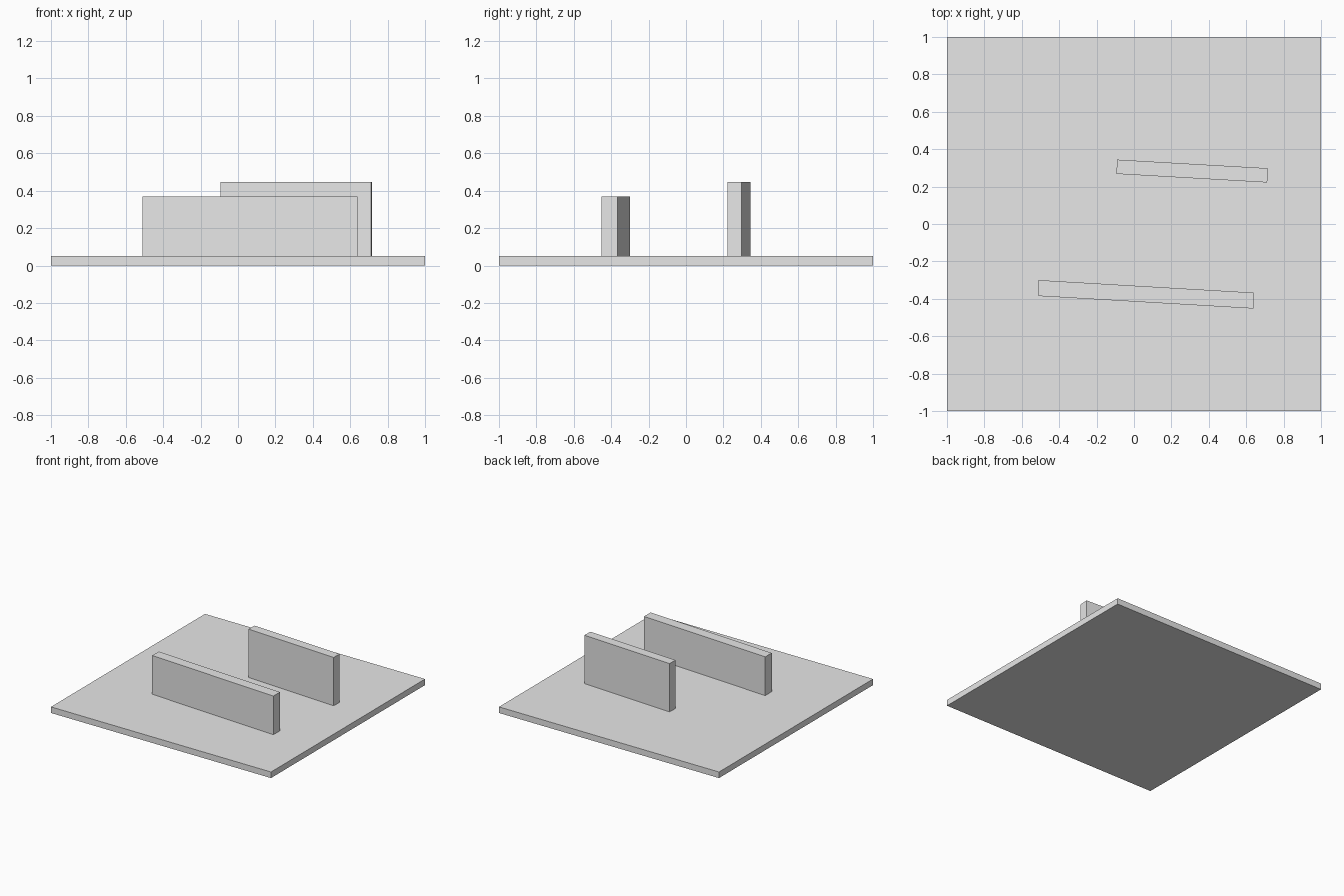
import bpy
import bmesh

cube = bpy.data.objects.get("Cube")
if cube:
    bpy.data.objects.remove(cube, do_unlink=True)

grey = bpy.data.materials.new("light_grey")
grey.use_nodes = True
colour = (0.8, 0.8, 0.8, 1)
grey.diffuse_color = colour
grey.node_tree.nodes["Principled BSDF"].inputs["Base Color"].default_value = colour


def slab(name, footprint, bottom, top):
    """Extrude a counter-clockwise footprint upward into a solid slab."""
    bm = bmesh.new()
    base = bm.faces.new([bm.verts.new((x, y, bottom)) for x, y in footprint])
    result = bmesh.ops.extrude_face_region(bm, geom=[base], use_keep_orig=True)
    raised = [v for v in result["geom"] if isinstance(v, bmesh.types.BMVert)]
    bmesh.ops.translate(bm, verts=raised, vec=(0, 0, top - bottom))
    bmesh.ops.recalc_face_normals(bm, faces=bm.faces)
    mesh = bpy.data.meshes.new(name)
    bm.to_mesh(mesh)
    bm.free()
    mesh.materials.append(grey)
    obj = bpy.data.objects.new(name, mesh)
    bpy.context.collection.objects.link(obj)
    return obj


PLATE_TOP = 0.05

# Square base plate
slab("base_plate", [(-1, -1), (1, -1), (1, 1), (-1, 1)], 0, PLATE_TOP)

# Long low wall, slightly skewed
slab("front_wall", [(-0.51, -0.385), (0.638, -0.452), (0.638, -0.367), (-0.51, -0.3)],
     PLATE_TOP, 0.368)

# Short tall wall, slightly turned
slab("back_wall", [(-0.094, 0.268), (0.712, 0.222), (0.716, 0.298), (-0.09, 0.344)],
     PLATE_TOP, 0.447)
